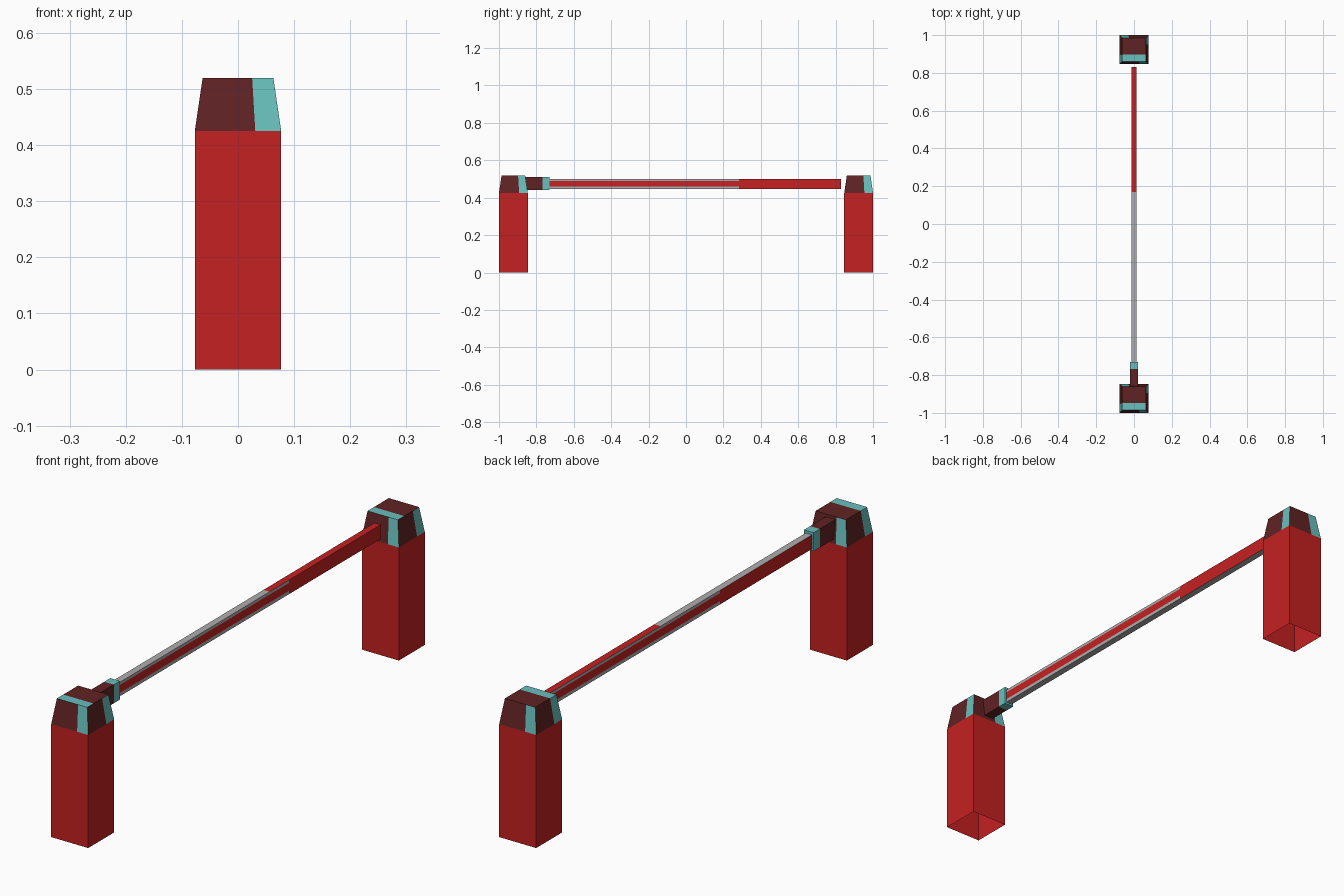
import bpy, bmesh
from mathutils import Vector

if "Cube" in bpy.data.objects:
    bpy.data.objects.remove(bpy.data.objects["Cube"])


def material(name, rgb):
    m = bpy.data.materials.new(name)
    m.diffuse_color = (*rgb, 1)
    m.use_nodes = True
    m.node_tree.nodes["Principled BSDF"].inputs["Base Color"].default_value = m.diffuse_color
    return m


MATS = [material("red", (0.56, 0.015, 0.015)),
        material("dark_maroon", (0.12, 0.016, 0.017)),
        material("teal", (0.138, 0.52, 0.51)),
        material("light_grey", (0.42, 0.42, 0.42))]
RED, DARK, TEAL, GREY = range(4)


def patch(bm, corners, us, vs, colour):
    """Four-cornered panel cut at fractions us and vs; colour(i, j) gives the material."""
    a, b, c, d = [Vector(p) for p in corners]

    def point(u, v):
        return a.lerp(b, u).lerp(d.lerp(c, u), v)
    for i in range(len(us) - 1):
        for j in range(len(vs) - 1):
            f = bm.faces.new([bm.verts.new(point(u, v)) for u, v in (
                (us[i], vs[j]), (us[i + 1], vs[j]), (us[i + 1], vs[j + 1]), (us[i], vs[j + 1]))])
            f.material_index = colour(i, j)


def finish(bm, name):
    bmesh.ops.remove_doubles(bm, verts=bm.verts, dist=0.0002)
    me = bpy.data.meshes.new(name)
    bm.to_mesh(me)
    bm.free()
    for m in MATS:
        me.materials.append(m)
    ob = bpy.data.objects.new(name, me)
    bpy.context.collection.objects.link(ob)
    return ob


def ring(h, cy, z):
    return [(-h, cy - h, z), (h, cy - h, z), (h, cy + h, z), (-h, cy + h, z)]


ONE = [0, 1]


def post(name, cy):
    # open-bottomed square shaft
    low, mid, top = ring(0.077, cy, 0), ring(0.077, cy, 0.425), ring(0.063, cy, 0.52)
    bm = bmesh.new()
    for k in range(4):
        n = (k + 1) % 4
        patch(bm, (low[k], low[n], mid[n], mid[k]), ONE, ONE, lambda i, j: RED)
    finish(bm, name + "_post")
    # tapered cap, one stripe at the right of every side and along the front of the top
    bm = bmesh.new()
    for k in range(4):
        n = (k + 1) % 4
        patch(bm, (mid[k], mid[n], top[n], top[k]), [0, 0.7, 1], ONE, lambda i, j: (DARK, TEAL)[i])
    patch(bm, top, ONE, [0, 0.3, 1], lambda i, j: (TEAL, DARK)[j])
    finish(bm, name + "_cap")


post("front", -0.923)
post("back", 0.923)


def beam(name, hx, y0, y1, z0, z1, sides):
    """Bar along y; sides = (us, vs, colour) for right, left, top, bottom, far end."""
    bm = bmesh.new()
    panels = [
        [(hx, y0, z0), (hx, y1, z0), (hx, y1, z1), (hx, y0, z1)],
        [(-hx, y1, z0), (-hx, y0, z0), (-hx, y0, z1), (-hx, y1, z1)],
        [(hx, y0, z1), (hx, y1, z1), (-hx, y1, z1), (-hx, y0, z1)],
        [(-hx, y0, z0), (-hx, y1, z0), (hx, y1, z0), (hx, y0, z0)],
        [(hx, y1, z0), (-hx, y1, z0), (-hx, y1, z1), (hx, y1, z1)],
        [(-hx, y0, z0), (hx, y0, z0), (hx, y0, z1), (-hx, y0, z1)]]
    for corners, (us, vs, colour) in zip(panels, sides):
        patch(bm, corners, us, vs, colour)
    finish(bm, name)


# bracket holding the arm, with a teal outer end
near = ([0, 0.72, 1], ONE, lambda i, j: (DARK, TEAL)[i])
far = ([0, 0.28, 1], ONE, lambda i, j: (TEAL, DARK)[i])
plain_teal = (ONE, ONE, lambda i, j: TEAL)
plain_dark = (ONE, ONE, lambda i, j: DARK)
beam("arm_bracket", 0.02, -0.86, -0.73, 0.44, 0.51,
     [near, far, near, near, plain_teal, plain_dark])

# barrier arm: grey edges on the first part of each side, then solid red
side = ([0, 0.65, 1], [0, 0.24, 0.8, 1], lambda i, j: GREY if i == 0 and j != 1 else RED)
top = ([0, 0.577, 1], ONE, lambda i, j: (GREY, RED)[i])
under = (ONE, ONE, lambda i, j: GREY)
end = (ONE, ONE, lambda i, j: RED)
beam("barrier_arm", 0.013, -0.731, 0.83, 0.447, 0.5, [side, side, top, under, end, end])
